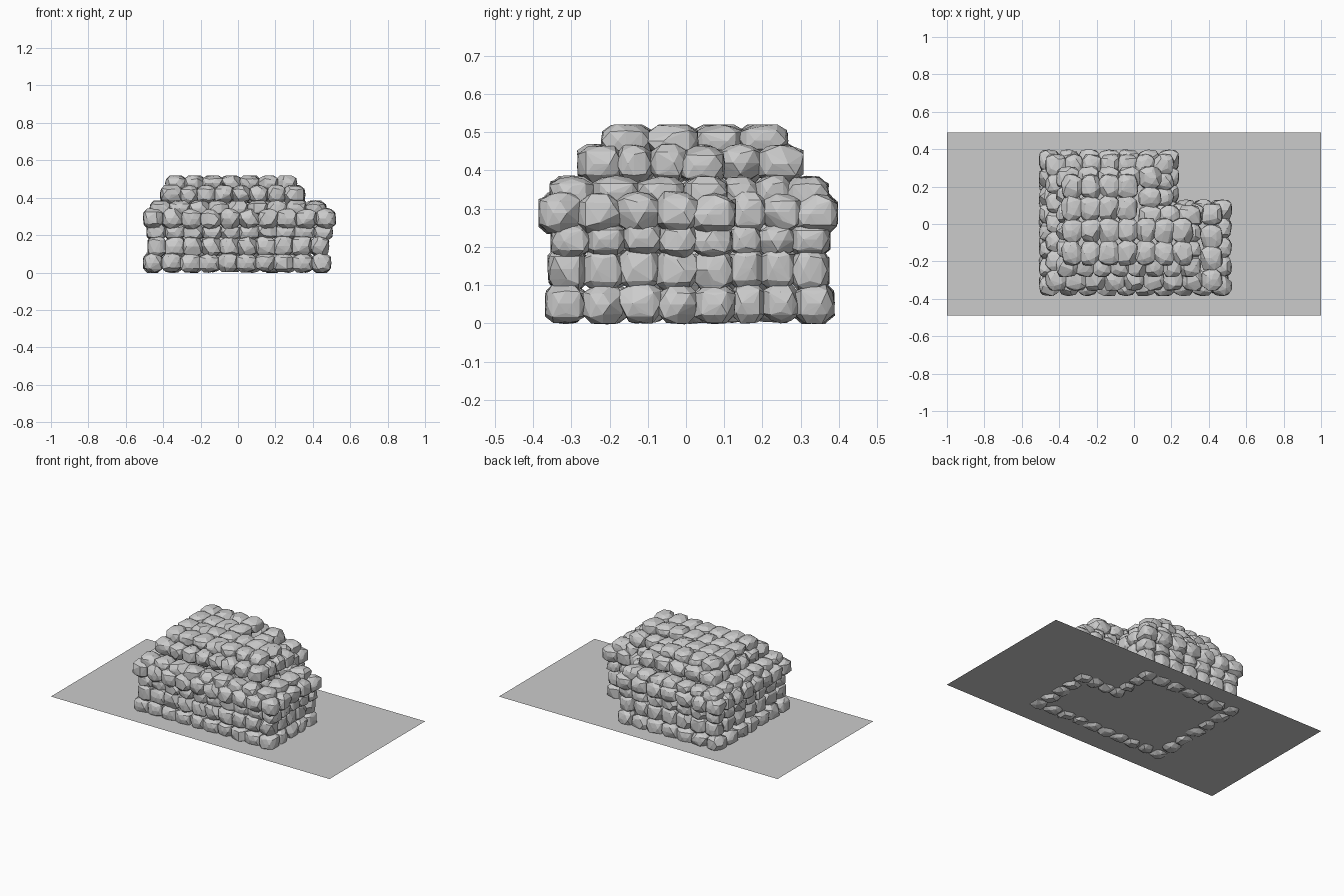
import bpy, bmesh, random
from mathutils import Vector

if "Cube" in bpy.data.objects:
    bpy.data.objects.remove(bpy.data.objects["Cube"])

random.seed(7)

# Faceted stone templates: unit rounded boxes with chipped, jittered facets
def stone_points():
    bm = bmesh.new()
    bmesh.ops.create_icosphere(bm, subdivisions=2, radius=1)
    pts = []
    for v in bm.verts:
        c = v.co
        n = sum(abs(a) ** 3.2 for a in c) ** (1 / 3.2)
        pts.append(c / n * random.uniform(0.9, 1.03))
    bm.free()
    return random.sample(pts, 36)

TEMPLATES = [stone_points() for _ in range(12)]

def add_stone(bm, centre, size):
    pts = random.choice(TEMPLATES)
    flip = [random.choice((-1, 1)) for _ in range(3)]
    lo = [min(p[i] * flip[i] for p in pts) for i in range(3)]
    hi = [max(p[i] * flip[i] for p in pts) for i in range(3)]
    verts = []
    for p in pts:
        q = [((p[i] * flip[i] - lo[i]) / (hi[i] - lo[i]) - 0.5) * size[i] + centre[i]
             for i in range(3)]
        verts.append(bm.verts.new(q))
    res = bmesh.ops.convex_hull(bm, input=verts)
    loose = [v for v in res["geom_interior"] if isinstance(v, bmesh.types.BMVert)]
    if loose:
        bmesh.ops.delete(bm, geom=loose, context='VERTS')

def finish(name, bm):
    bmesh.ops.recalc_face_normals(bm, faces=bm.faces)
    me = bpy.data.meshes.new(name)
    bm.to_mesh(me)
    bm.free()
    ob = bpy.data.objects.new(name, me)
    bpy.context.collection.objects.link(ob)

# One closed course of stones around the L-shaped plan
def course(name, z, height, depth, x0, x1, y0, y1, xn, yn):
    corners = [Vector(c) for c in ((x0, y0), (x1, y0), (x1, yn), (xn, yn), (xn, y1), (x0, y1))]
    bm = bmesh.new()
    for i, a in enumerate(corners):
        b = corners[(i + 1) % 6]
        count = max(1, round((b - a).length / 0.1))
        step = (b - a).length / count
        along_x = abs(b.x - a.x) > abs(b.y - a.y)
        for k in range(count):
            p = a.lerp(b, k / count)
            w = step * 1.13
            size = (w, depth, height) if along_x else (depth, w, height)
            if k == 0:
                size = (depth, depth, height)
            add_stone(bm, (p.x, p.y, z + random.uniform(-.003, .003)), size)
    finish(name, bm)

# Walls, cornice and stepped roof edge
course("wall_base_course", .052, .104, .108, -.455, .445, -.315, .335, .185, .075)
course("wall_middle_course", .140, .118, .100, -.435, .438, -.312, .325, .183, .072)
course("wall_recessed_course", .218, .090, .105, -.438, .455, -.302, .325, .185, .070)
course("cornice_course", .288, .108, .112, -.452, .468, -.330, .342, .185, .075)
course("eaves_course", .340, .088, .118, -.415, .415, -.298, .315, .155, .050)
course("roof_lower_course", .417, .100, .125, -.355, .298, -.222, .245, .085, .040)

# Flat roof cap: four rows of stones following the L plan
bm = bmesh.new()
for y, n in ((-.155, 7), (-.035, 7), (.085, 4), (.200, 4)):
    shift = random.uniform(-.012, .012)
    for i in range(n):
        add_stone(bm, (-.325 + i * .098 + shift, y, .477), (.116, .135, .086))
finish("roof_cap", bm)

# Ground slab sheet
bm = bmesh.new()
vs = [bm.verts.new(c) for c in ((-1, -.49, .02), (1, -.49, .02), (1, .49, .02), (-1, .49, .02))]
bm.faces.new(vs)
finish("ground_sheet", bm)
